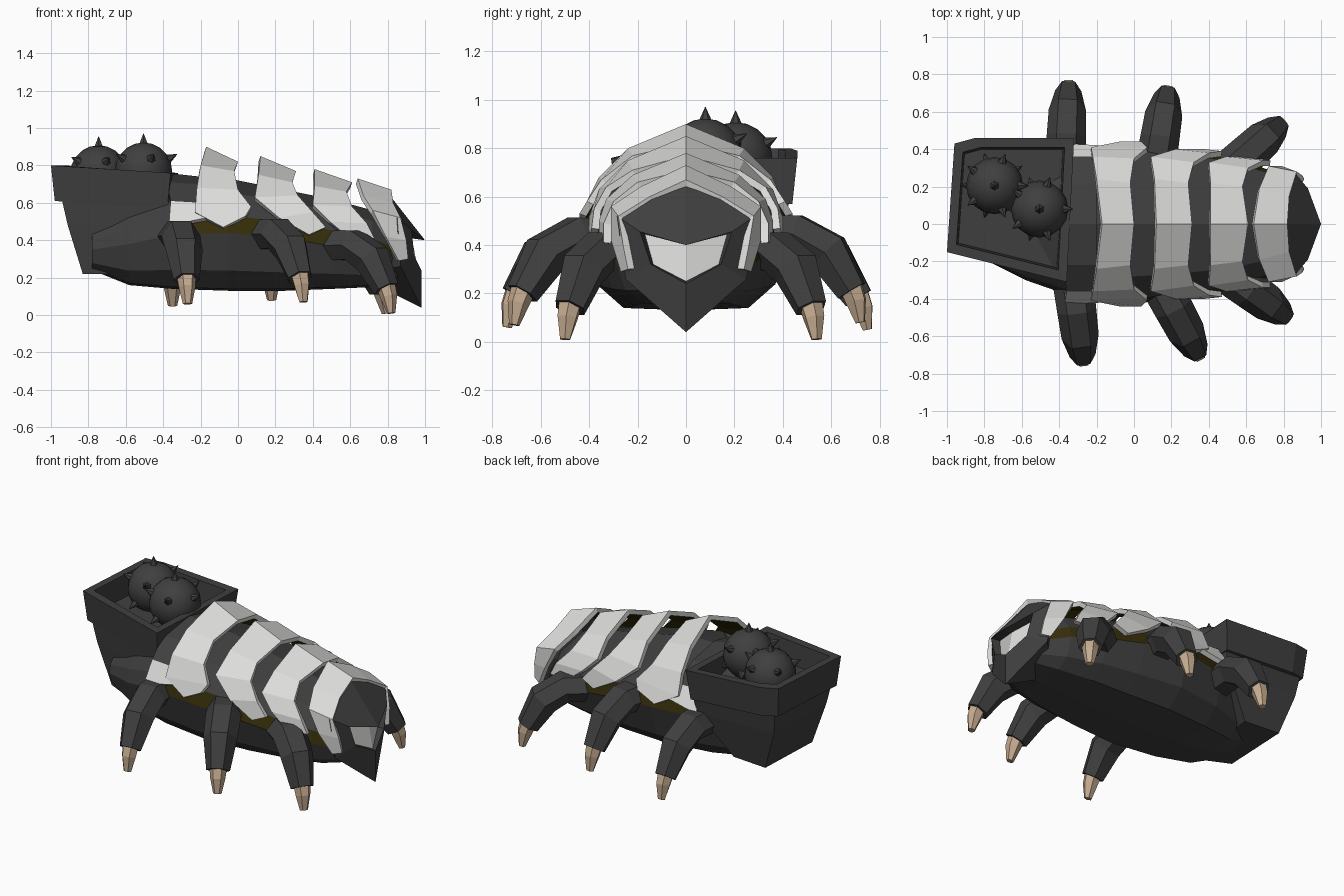
import bpy, bmesh
from math import cos, sin, pi
from mathutils import Vector

cube = bpy.data.objects.get("Cube")
if cube:
    bpy.data.objects.remove(cube, do_unlink=True)


def material(name, rgb):
    m = bpy.data.materials.new(name)
    m.use_nodes = True
    m.diffuse_color = (*rgb, 1)
    bsdf = next(n for n in m.node_tree.nodes if n.type == 'BSDF_PRINCIPLED')
    bsdf.inputs["Base Color"].default_value = (*rgb, 1)
    bsdf.inputs["Roughness"].default_value = 0.8
    return m


GREY = material("charcoal", (0.05, 0.05, 0.05))
WHITE = material("shell_white", (0.72, 0.72, 0.71))
OLIVE = material("dark_olive", (0.035, 0.027, 0.003))
TAN = material("claw_tan", (0.56, 0.41, 0.28))


def finish(name, bm, mats, recalc=True):
    if recalc:
        bmesh.ops.recalc_face_normals(bm, faces=bm.faces[:])
    me = bpy.data.meshes.new(name)
    bm.to_mesh(me)
    bm.free()
    for m in mats:
        me.materials.append(m)
    ob = bpy.data.objects.new(name, me)
    bpy.context.scene.collection.objects.link(ob)
    return ob


def loft(bm, rings, cap_start=True, cap_end=True):
    """Skin a list of closed rings; returns the side faces, one list per step."""
    vs = [[bm.verts.new(p) for p in r] for r in rings]
    n = len(vs[0])
    steps = [[bm.faces.new((a[i], a[(i + 1) % n], b[(i + 1) % n], b[i])) for i in range(n)]
             for a, b in zip(vs, vs[1:])]
    if cap_start:
        bm.faces.new(vs[0][::-1])
    if cap_end:
        bm.faces.new(vs[-1])
    return steps


# Body: lofted loaf with an olive strip along each flank
def body_ring(x, w, zb, zm, zt):
    lo, hi = zm - zb, zt - zm
    half = [(0.6, zb + 0.01), (0.86, zb + 0.35 * lo), (1, zm),
            (0.93, zm + 0.33 * hi), (0.66, zm + 0.75 * hi)]
    right = [(x, w * f, z) for f, z in half]
    left = [(x, -w * f, z) for f, z in half[::-1]]
    return [(x, 0, zb)] + right + [(x, 0, zt)] + left


stations = [(-0.78, 0.20, 0.24, 0.35, 0.50), (-0.58, 0.30, 0.16, 0.38, 0.62),
            (-0.35, 0.38, 0.14, 0.43, 0.73), (-0.05, 0.43, 0.13, 0.44, 0.73),
            (0.25, 0.40, 0.13, 0.41, 0.67), (0.50, 0.36, 0.14, 0.37, 0.62),
            (0.72, 0.29, 0.15, 0.33, 0.56), (0.85, 0.20, 0.17, 0.30, 0.48)]
bm = bmesh.new()
for step in loft(bm, [body_ring(*s) for s in stations])[2:]:
    for i in (3, 8):
        step[i].material_index = 1
finish("body", bm, [GREY, OLIVE])


# Back plates: arched bands between a rear and a front edge, mirrored over y
def plate(name, rear, front, dark_above=None):
    def arch(edge):
        return edge[:0:-1] + [(x, -y, z) for x, y, z in edge]
    bm = bmesh.new()
    a = [bm.verts.new(p) for p in arch(rear)]
    b = [bm.verts.new(p) for p in arch(front)]
    for i in range(len(a) - 1):
        f = bm.faces.new((a[i], a[i + 1], b[i + 1], b[i]))
        if dark_above and f.calc_center_median().z > dark_above:
            f.material_index = 2
    ob = finish(name, bm, [WHITE, OLIVE, GREY], recalc=False)
    mod = ob.modifiers.new("thickness", 'SOLIDIFY')
    mod.thickness, mod.offset = 0.03, -1
    mod.material_offset = 1
    return ob


plate("hip_plate",
      [(-0.38, 0, 0.76), (-0.38, 0.22, 0.71), (-0.36, 0.36, 0.61), (-0.37, 0.43, 0.48)],
      [(-0.20, 0, 0.74), (-0.20, 0.22, 0.70), (-0.19, 0.36, 0.60), (-0.17, 0.42, 0.52)], 0.58)
plate("rear_plate",
      [(-0.17, 0, 0.90), (-0.20, 0.24, 0.80), (-0.22, 0.36, 0.68), (-0.23, 0.41, 0.55), (-0.08, 0.44, 0.47)],
      [(0.00, 0, 0.82), (-0.02, 0.22, 0.77), (0.00, 0.35, 0.67), (0.07, 0.41, 0.58), (0.04, 0.44, 0.53)])
plate("middle_plate",
      [(0.12, 0, 0.85), (0.11, 0.24, 0.75), (0.09, 0.36, 0.63), (0.22, 0.40, 0.52), (0.38, 0.40, 0.43)],
      [(0.31, 0, 0.77), (0.29, 0.22, 0.71), (0.32, 0.33, 0.64), (0.40, 0.38, 0.55), (0.47, 0.39, 0.47)])
plate("front_plate",
      [(0.41, 0, 0.78), (0.41, 0.22, 0.69), (0.40, 0.33, 0.59), (0.49, 0.36, 0.50), (0.60, 0.36, 0.41)],
      [(0.61, 0, 0.71), (0.58, 0.20, 0.66), (0.61, 0.30, 0.58), (0.69, 0.34, 0.49), (0.73, 0.34, 0.41)])
plate("neck_plate",
      [(0.64, 0, 0.73), (0.67, 0.19, 0.64), (0.72, 0.31, 0.56), (0.79, 0.31, 0.42), (0.86, 0.27, 0.29)],
      [(0.82, 0, 0.67), (0.83, 0.15, 0.60), (0.87, 0.28, 0.52), (0.90, 0.26, 0.40), (0.91, 0.24, 0.30)])

# Head: faceted wedge with a sunken white visor
bm = bmesh.new()
V = lambda *p: bm.verts.new(p)
crown, brow, lip, chin = V(0.78, 0, 0.68), V(1, 0, 0.40), V(0.98, 0, 0.24), V(0.98, 0, 0.04)
in_top, in_low, nape = V(0.93, 0, 0.41), V(0.96, 0, 0.25), V(0.62, 0, 0.22)
for s in (1, -1):
    temple, cheek = V(0.85, 0.285 * s, 0.52), V(0.87, 0.25 * s, 0.26)
    eye_top, eye_low = V(0.93, 0.19 * s, 0.455), V(0.94, 0.145 * s, 0.32)
    sunk_top, sunk_low = V(0.88, 0.17 * s, 0.445), V(0.90, 0.135 * s, 0.32)
    for f in ((crown, temple, eye_top, brow), (temple, cheek, eye_low, eye_top),
              (cheek, chin, lip, eye_low), (brow, eye_top, sunk_top, in_top),
              (eye_top, eye_low, sunk_low, sunk_top), (eye_low, lip, in_low, sunk_low),
              (crown, nape, temple), (temple, nape, cheek), (cheek, nape, chin)):
        bm.faces.new(f)
    bm.faces.new((in_top, sunk_top, sunk_low, in_low)).material_index = 1
finish("head", bm, [GREY, WHITE])

# Cargo bin: hollow rim over a tapering tub
corners = [(-1.0, -0.15, 0.80), (-0.36, -0.31, 0.76), (-0.32, 0.46, 0.76),
           (-0.85, 0.46, 0.79), (-0.96, 0.43, 0.80)]
centre = Vector((-0.66, 0.12, 0))


def ring_at(scale, drop):
    return [(centre.x + (x - centre.x) * scale, centre.y + (y - centre.y) * scale, z - drop)
            for x, y, z in corners]


bm = bmesh.new()
loft(bm, [ring_at(0.8, 0.19), ring_at(0.94, 0.19), ring_at(1, 0),
          ring_at(0.85, 0), ring_at(0.82, 0.14)], cap_start=False)
finish("bin_rim", bm, [GREY])

bm = bmesh.new()
tub = [[(-0.83, -0.10), (-0.62, -0.20), (-0.57, 0.33), (-0.81, 0.35)],
       [(-0.91, -0.13), (-0.40, -0.28), (-0.37, 0.41), (-0.90, 0.39)],
       [(-0.94, -0.14), (-0.37, -0.29), (-0.34, 0.43), (-0.92, 0.41)]]
loft(bm, [[(x, y, z) for x, y in r] for r, z in zip(tub, (0.22, 0.48, 0.61))])
finish("bin_tub", bm, [GREY])


# Spiked balls resting in the bin
def spiked_ball(name, centre, radius=0.153):
    c = Vector(centre)
    bm = bmesh.new()
    bmesh.ops.create_uvsphere(bm, u_segments=16, v_segments=10, radius=radius)
    ico = bmesh.new()
    bmesh.ops.create_icosphere(ico, subdivisions=1, radius=1)
    for v in ico.verts:
        q = v.co.to_track_quat('Z', 'Y').to_matrix().to_4x4()
        q.translation = v.co.normalized() * (radius + 0.018)
        bmesh.ops.create_cone(bm, cap_ends=True, segments=6, radius1=0.028, radius2=0.001,
                              depth=0.06, matrix=q)
    ico.free()
    bmesh.ops.translate(bm, verts=bm.verts[:], vec=c)
    ob = finish(name, bm, [GREY], recalc=False)
    bpy.ops.object.select_all(action='DESELECT')
    ob.select_set(True)
    bpy.context.view_layer.objects.active = ob
    bpy.ops.object.shade_smooth_by_angle()


spiked_ball("spiked_ball_rear", (-0.745, 0.205, 0.755))
spiked_ball("spiked_ball_front", (-0.505, 0.08, 0.77))


# Legs: six-sided tapering limbs, each ending in a flat claw
def limb(name, points, sizes, side, mat):
    rings = []
    for i, p in enumerate(points):
        d = (points[min(i + 1, len(points) - 1)] - points[max(i - 1, 0)]).normalized()
        up = side.cross(d)
        w, h = sizes[i]
        rings.append([p + side * w * cos(k * pi / 3) + up * h * sin(k * pi / 3) * 1.15
                      for k in range(6)])
    bm = bmesh.new()
    loft(bm, rings)
    finish(name, bm, [mat])


def leg(name, base, tip):
    b, t = Vector((*base, tip[2])), Vector(tip)
    side = Vector((0, 0, 1)).cross(t - b).normalized()
    at = lambda f, z: b.lerp(t, f) + Vector((0, 0, z))
    limb(name + "_leg", [at(0, 0.36), at(0.40, 0.365), at(0.70, 0.29), at(0.92, 0.13)],
         [(0.11, 0.08), (0.105, 0.08), (0.10, 0.085), (0.07, 0.06)], side, GREY)
    limb(name + "_claw", [at(0.91, 0.15), at(0.96, 0.09), at(1, 0)],
         [(0.052, 0.045), (0.045, 0.04), (0.025, 0.018)], side, TAN)


leg("right_rear", (-0.33, -0.28), (-0.27, -0.74, 0.06))
leg("right_middle", (0.12, -0.28), (0.35, -0.71, 0.07))
leg("right_front", (0.48, -0.25), (0.82, -0.50, 0.01))
leg("left_rear", (-0.37, 0.28), (-0.35, 0.75, 0.05))
leg("left_middle", (0.11, 0.28), (0.18, 0.72, 0.08))
leg("left_front", (0.48, 0.26), (0.79, 0.54, 0.01))
